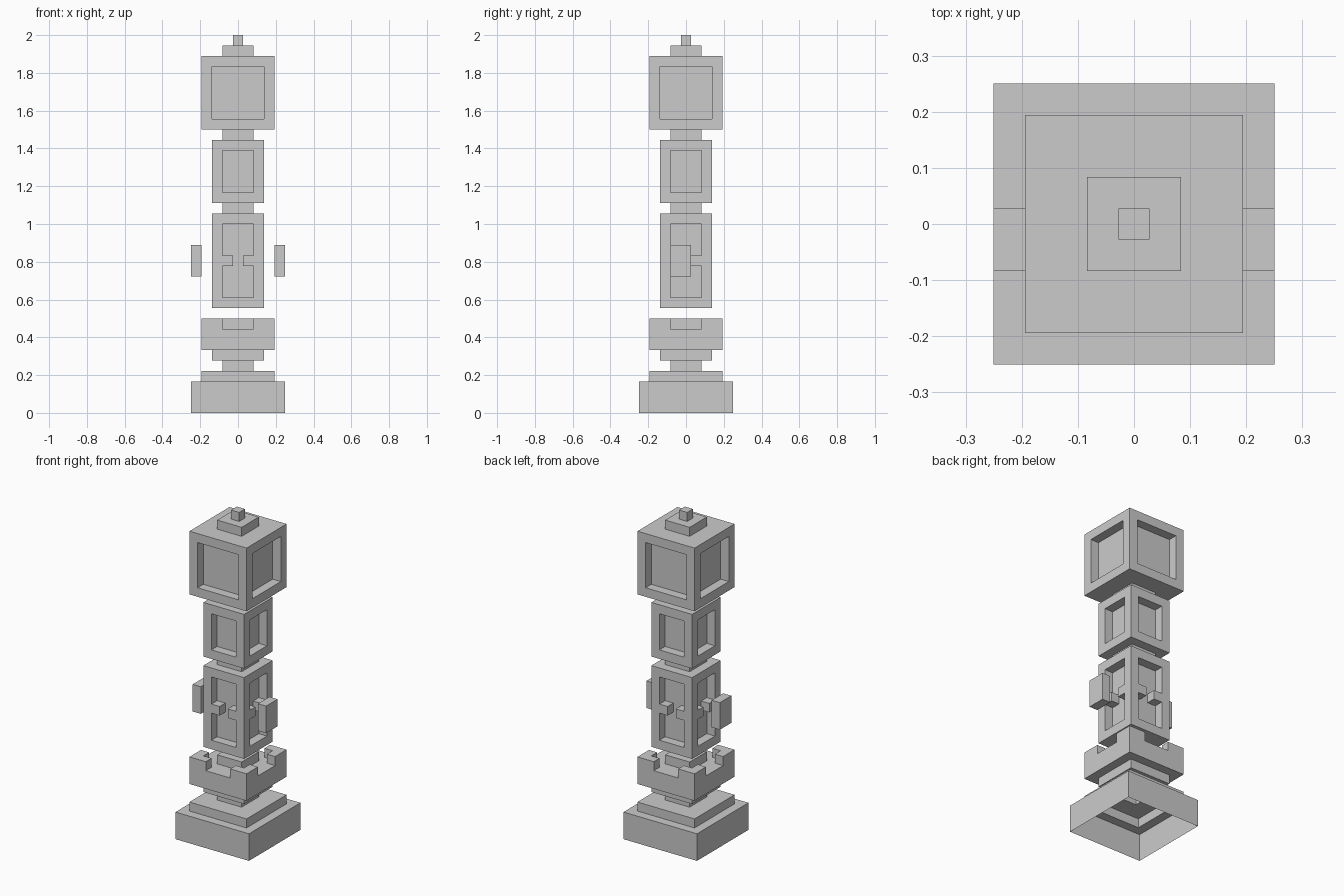
import bpy, bmesh, math
from mathutils import Matrix

if "Cube" in bpy.data.objects:
    bpy.data.objects.remove(bpy.data.objects["Cube"])

U = 1 / 18  # one voxel; the tower is 36 voxels tall


def finish(bm, name):
    bmesh.ops.scale(bm, vec=(U, U, U), verts=bm.verts)
    mesh = bpy.data.meshes.new(name)
    bm.to_mesh(mesh)
    bm.free()
    obj = bpy.data.objects.new(name, mesh)
    bpy.context.collection.objects.link(obj)
    return obj


def square_stack(name, profile, bottom=False, top=False, panel=None):
    """Loft square rings given as (half width, z); panel = segment with recessed sides."""
    bm = bmesh.new()
    rings = [[bm.verts.new((sx * r, sy * r, z))
              for sx, sy in ((-1, -1), (1, -1), (1, 1), (-1, 1))] for r, z in profile]
    panels = []
    for k, (a, b) in enumerate(zip(rings, rings[1:])):
        for i in range(4):
            j = (i + 1) % 4
            f = bm.faces.new((a[i], a[j], b[j], b[i]))
            if k == panel:
                panels.append(f)
    if bottom:
        bm.faces.new(rings[0][::-1])
    if top:
        bm.faces.new(rings[-1])
    bm.normal_update()
    if panels:
        bmesh.ops.inset_individual(bm, faces=panels, thickness=1, use_even_offset=True)
        bm.normal_update()
        # push each panel straight in by one voxel
        walls = bmesh.ops.inset_individual(bm, faces=panels, thickness=0, depth=-1)
    return finish(bm, name)


def prism(name, outline, z0, z1, turns=0):
    """Extrude a counter-clockwise outline, turned by quarter turns."""
    bm = bmesh.new()
    face = bm.faces.new([bm.verts.new((x, y, z0)) for x, y in outline])
    ext = bmesh.ops.extrude_face_region(bm, geom=[face], use_keep_orig=True)
    up = [v for v in ext["geom"] if isinstance(v, bmesh.types.BMVert)]
    bmesh.ops.translate(bm, vec=(0, 0, z1 - z0), verts=up)
    bmesh.ops.rotate(bm, matrix=Matrix.Rotation(turns * math.pi / 2, 3, 'Z'), verts=bm.verts)
    bmesh.ops.recalc_face_normals(bm, faces=bm.faces)
    return finish(bm, name)


def rect(x0, x1, y0, y1):
    return [(x0, y0), (x1, y0), (x1, y1), (x0, y1)]


# hollow stepped base, open underneath, up to the floor of the crown
square_stack("stepped_base", [(4.5, 0), (4.5, 3), (3.5, 3), (3.5, 4), (1.5, 4), (1.5, 5),
                              (2.5, 5), (2.5, 6), (3.5, 6), (3.5, 8)], top=True)
square_stack("crown_core", [(1.5, 8), (1.5, 9)], top=True)

# crown corners and the little bars across the lower panels
corner = [(1.5, 2.5), (2.5, 2.5), (2.5, 1.5), (3.5, 1.5), (3.5, 3.5), (1.5, 3.5)]
for t in range(4):
    prism(f"crown_corner_{t}", corner, 8, 9, t)
    for side, x in (("left", -1.5), ("right", 0.5)):
        prism(f"panel_bar_{side}_{t}", rect(x, x + 1, -2.5, -1.5), 14, 15, t)

# floating panelled blocks with their necks
square_stack("lower_block", [(2.5, 10), (2.5, 19), (1.5, 19), (1.5, 20)], bottom=True, panel=0)
square_stack("middle_block", [(1.5, 20), (2.5, 20), (2.5, 26), (1.5, 26), (1.5, 27)], panel=1)
square_stack("head_block", [(1.5, 27), (3.5, 27), (3.5, 34), (1.5, 34)], panel=1)
square_stack("finial", [(1.5, 34), (1.5, 35), (0.5, 35), (0.5, 36)], top=True)

# floating side plates
for side, x in (("left", -4.5), ("right", 3.5)):
    prism(f"side_plate_{side}", rect(x, x + 1, -1.5, 0.5), 13, 16)
